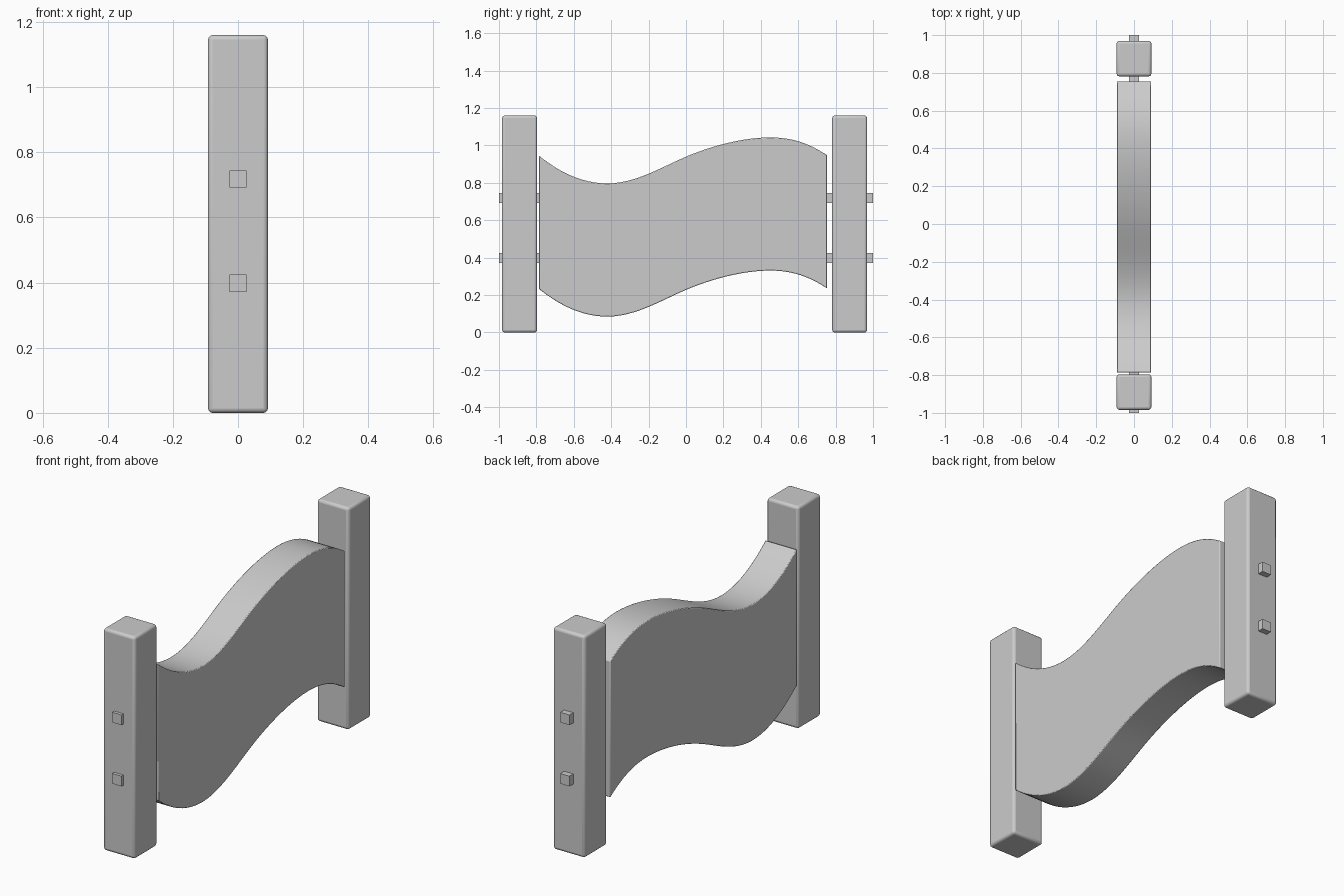
import bpy, bmesh
from mathutils import Vector
from mathutils.geometry import interpolate_bezier

if "Cube" in bpy.data.objects:
    bpy.data.objects.remove(bpy.data.objects["Cube"])


def finish(obj, bevel, segments):
    if bevel:
        mod = obj.modifiers.new("rounded_edges", 'BEVEL')
        mod.width = bevel
        mod.segments = segments
        mod.limit_method = 'ANGLE'
    bpy.ops.object.select_all(action='DESELECT')
    obj.select_set(True)
    bpy.context.view_layer.objects.active = obj
    bpy.ops.object.shade_smooth_by_angle()


def box(name, centre, size, bevel=0.0):
    bpy.ops.mesh.primitive_cube_add(size=1, location=centre)
    obj = bpy.context.object
    obj.name = name
    obj.scale = size
    bpy.ops.object.transform_apply(location=False, rotation=False, scale=True)
    finish(obj, bevel, 3)


# Two square posts
for name, y in (("front_post", -0.89), ("back_post", 0.875)):
    box(name, (0, y, 0.58), (0.184, 0.187, 1.16), 0.014)

# Two thin rails running through everything
for name, z in (("lower_rail", 0.398), ("upper_rail", 0.718)):
    box(name, (0, 0, z), (0.053, 2.0, 0.053))

# Wavy panel: (point, incoming handle, outgoing handle) along its top edge
knots = [
    ((-0.786, 0.945), (-0.786, 0.945), (-0.68, 0.86)),
    ((-0.42, 0.797), (-0.56, 0.797), (-0.27, 0.797)),
    ((0.0, 0.94), (-0.13, 0.885), (0.13, 0.995)),
    ((0.45, 1.043), (0.30, 1.043), (0.57, 1.043)),
    ((0.754, 0.948), (0.66, 1.01), (0.754, 0.948)),
]
wave = [Vector(knots[0][0])]
for a, b in zip(knots, knots[1:]):
    wave += interpolate_bezier(Vector(a[0]), Vector(a[2]),
                               Vector(b[1]), Vector(b[0]), 13)[1:]
wave = [(p[0], p[1]) for p in wave]
HEIGHT, HALF = 0.712, 0.091

bm = bmesh.new()
outline = wave + [(y, z - HEIGHT) for y, z in reversed(wave)]
face = bm.faces.new([bm.verts.new((-HALF, y, z)) for y, z in outline])
side = bmesh.ops.extrude_face_region(bm, geom=[face])
bmesh.ops.translate(bm, vec=(2 * HALF, 0, 0),
                    verts=[v for v in side["geom"] if isinstance(v, bmesh.types.BMVert)])
bmesh.ops.recalc_face_normals(bm, faces=bm.faces)
mesh = bpy.data.meshes.new("wavy_panel")
bm.to_mesh(mesh)
bm.free()
panel = bpy.data.objects.new("wavy_panel", mesh)
bpy.context.collection.objects.link(panel)
finish(panel, 0.004, 2)
